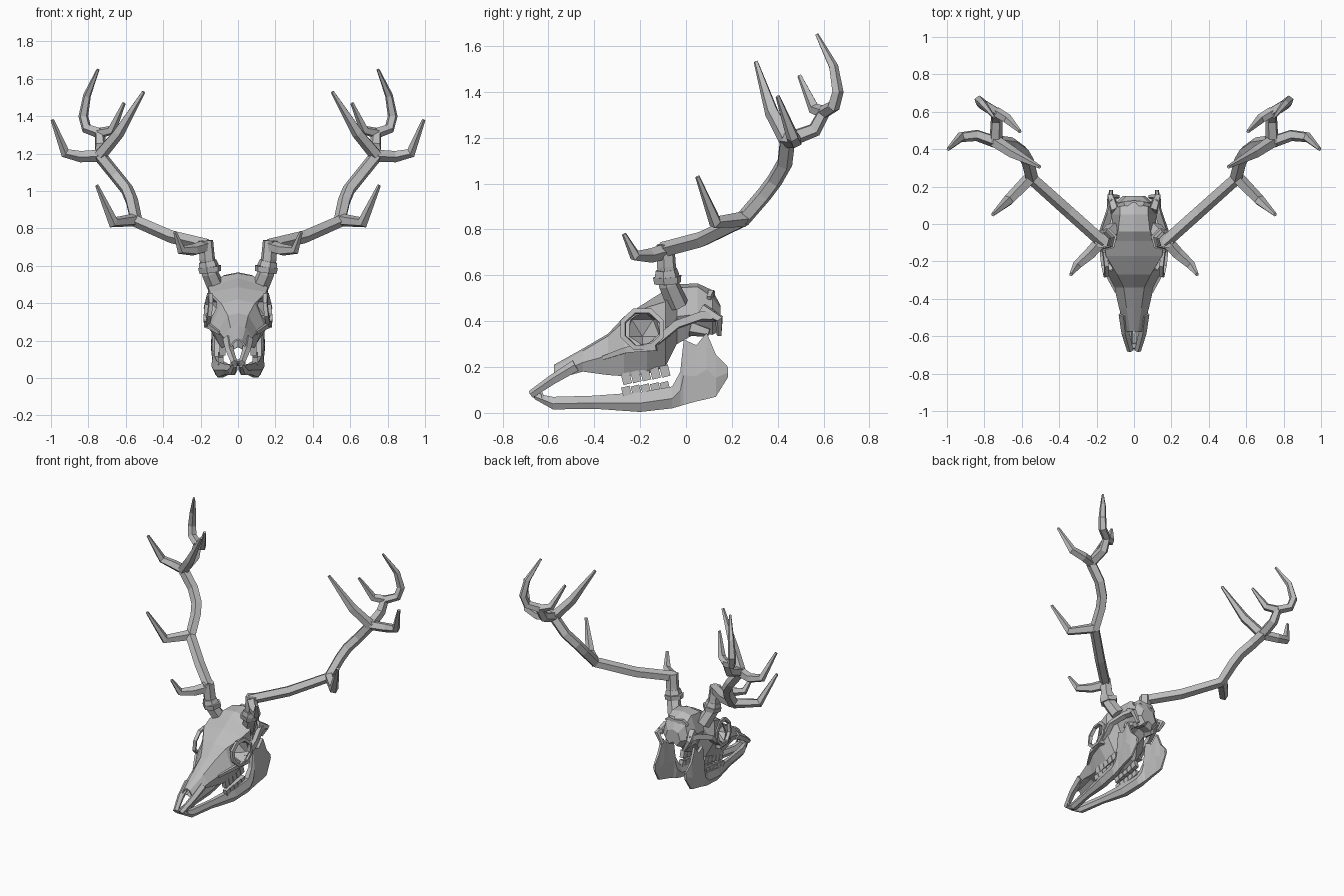
import bpy, bmesh, math
from mathutils import Vector, Matrix

cube = bpy.data.objects.get("Cube")
if cube:
    bpy.data.objects.remove(cube, do_unlink=True)

bone = bpy.data.materials.new("bone_grey")
bone.use_nodes = True
bone.diffuse_color = (0.5, 0.5, 0.5, 1)
bone.node_tree.nodes["Principled BSDF"].inputs["Base Color"].default_value = (0.5, 0.5, 0.5, 1)
bone.node_tree.nodes["Principled BSDF"].inputs["Roughness"].default_value = 0.9


def finish(name, bm, mirror=True):
    """Turn a bmesh into a flat-shaded object, mirrored across x."""
    bmesh.ops.recalc_face_normals(bm, faces=bm.faces[:])
    mesh = bpy.data.meshes.new(name)
    bm.to_mesh(mesh)
    bm.free()
    mesh.materials.append(bone)
    obj = bpy.data.objects.new(name, mesh)
    bpy.context.scene.collection.objects.link(obj)
    if mirror:
        mod = obj.modifiers.new("Mirror", "MIRROR")
        mod.use_mirror_merge = False
    return obj


def loft(bm, rings, closed=False):
    """Skin a row of equal-length rings, capping the ends unless closed."""
    loops = [[bm.verts.new(p) for p in ring] for ring in rings]
    pairs = list(zip(loops, loops[1:]))
    if closed:
        pairs.append((loops[-1], loops[0]))
    else:
        bm.faces.new(loops[0])
        bm.faces.new(loops[-1])
    n = len(loops[0])
    for a, b in pairs:
        for i in range(n):
            j = (i + 1) % n
            bm.faces.new((a[i], a[j], b[j], b[i]))


def tube(bm, path, r0, r1, sides=5, closed=False, power=1):
    """Faceted tube along a path; a higher power keeps it thick for longer."""
    pts = [Vector(p) for p in path]
    n = len(pts)
    total = sum((b - a).length for a, b in zip(pts, pts[1:]))
    rings, done, normal, last = [], 0, None, None
    for i, p in enumerate(pts):
        if closed:
            t = (pts[(i + 1) % n] - pts[i - 1]).normalized()
        else:
            t = Vector()
            if i > 0:
                t += (p - pts[i - 1]).normalized()
            if i < n - 1:
                t += (pts[i + 1] - p).normalized()
            t.normalize()
        if i:
            done += (p - pts[i - 1]).length
            normal = last.rotation_difference(t) @ normal
        else:
            normal = t.orthogonal().normalized()
        last = t
        r = r0 + (r1 - r0) * (done / total) ** power
        side = t.cross(normal)
        angles = [math.tau * k / sides for k in range(sides)]
        rings.append([p + r * (math.cos(a) * normal + math.sin(a) * side) for a in angles])
    loft(bm, rings, closed)


def tube_part(name, path, r0, r1, sides=5, closed=False, power=1):
    bm = bmesh.new()
    tube(bm, path, r0, r1, sides, closed, power)
    return finish(name, bm)


# Cranium and muzzle: y, top z, then (x, z) of brow, cheek and lower edge
sections = [
    (-.575, .21, .022, .2, .045, .165, .035, .145),
    (-.45, .28, .04, .27, .08, .22, .06, .18),
    (-.34, .345, .055, .335, .105, .25, .075, .165),
    (-.27, .42, .09, .4, .14, .28, .09, .16),
    (-.17, .485, .15, .46, .17, .29, .09, .17),
    (-.09, .535, .16, .485, .165, .34, .085, .2),
    (-.04, .56, .085, .545, .115, .42, .06, .3),
    (.05, .565, .075, .55, .12, .43, .06, .35),
    (.115, .535, .075, .505, .1, .41, .05, .34),
    (.15, .47, .04, .455, .06, .4, .03, .36),
]


def skull_ring(y, top, bx, bz, cx, cz, lx, lz):
    half = [(bx, bz), (cx, cz), (lx, lz)]
    ring = [(0, top)] + half + [(0, lz + .02)] + [(-x, z) for x, z in reversed(half)]
    return [Vector((x, y, z)) for x, z in ring]


rings = [skull_ring(*s) for s in sections]
mid = sum(rings[0], Vector()) / len(rings[0])
nostril = [mid + (p - mid) * .75 for p in rings[0]]
cavity = [p + Vector((0, .1, .04)) for p in nostril]
bm = bmesh.new()
loft(bm, [cavity, nostril] + rings)
skull = finish("skull", bm, mirror=False)

# Eye sockets carved out of the skull
bm = bmesh.new()
for s in (1, -1):
    place = Matrix.Translation((s * .18, -.19, .37)) @ Matrix.Diagonal((.13, .088, .082, 1))
    bmesh.ops.create_icosphere(bm, subdivisions=1, radius=1, matrix=place)
cutter = finish("socket_cutter", bm, mirror=False)
cutter.hide_render = True
cut = skull.modifiers.new("Sockets", "BOOLEAN")
cut.operation = "DIFFERENCE"
cut.solver = "EXACT"
cut.object = cutter
bpy.context.view_layer.objects.active = skull
bpy.ops.object.modifier_apply(modifier=cut.name)
bpy.data.objects.remove(cutter, do_unlink=True)

# Socket rim
rim = []
for k in range(8):
    a = math.tau * (k + .5) / 8
    y, z = .09 * math.cos(a), .085 * math.sin(a)
    rim.append((.16 + .12 * y - .1 * z, y - .19, .365 + z))
tube_part("socket_rim", rim, .015, .015, 4, closed=True)

# Small skull bones
tube_part("upper_jaw_side", [(.055, -.48, .205), (.045, -.58, .145), (.02, -.675, .08)], .028, .018)
tube_part("upper_jaw_tip", [(0, -.655, .08), (.028, -.65, .085)], .02, .016)
tube_part("cheek_ridge", [(.095, -.36, .24), (.145, -.26, .275), (.165, -.13, .29)], .012, .025, 4)
tube_part("cheek_arch", [(.155, -.13, .31), (.165, -.04, .385), (.13, .06, .42), (.11, .13, .42)], .022, .025, 4)
tube_part("rear_process", [(.1, .07, .45), (.125, .145, .41), (.085, .145, .34)], .03, .012)
tube_part("rear_crest", [(0, .11, .515), (.05, .11, .525), (.085, .1, .5)], .022, .012, 4)
tube_part("ear_bone", [(.07, .02, .37), (.075, .1, .35)], .035, .02)

# Lower jaw: y, centre x, half thickness, bottom z, top z
jaw = [
    (-.66, .016, .014, .06, .085),
    (-.58, .03, .026, .015, .07),
    (-.4, .062, .022, .018, .075),
    (-.2, .095, .035, .004, .09),
    (-.06, .108, .034, .02, .115),
    (-.025, .113, .026, .03, .18),
    (-.01, .117, .022, .035, .32),
    (.045, .122, .02, .05, .295),
    (.09, .126, .018, .06, .35),
    (.13, .128, .016, .07, .255),
    (.183, .122, .01, .155, .2),
]
bm = bmesh.new()
jaw_rings = []
for y, x, t, low, top in jaw:
    belly = low + (top - low) * .45
    jaw_rings.append([(x - t * .5, y, low), (x + t * .4, y, low), (x + t, y, belly),
                      (x + t * .5, y, top), (x - t * .5, y, top), (x - t, y, belly)])
loft(bm, jaw_rings)
finish("lower_jaw", bm)

# Cheek teeth, upper and lower rows
bm = bmesh.new()
for i in range(5):
    y = -.26 + .042 * i
    for x, z, h in ((.083, .15 + .008 * i, .05), (.093, .095 + .005 * i, .04)):
        place = Matrix.Translation((x, y, z)) @ Matrix.Rotation(.25, 4, "X")
        bmesh.ops.create_cube(bm, size=1, matrix=place @ Matrix.Diagonal((.03, .038, h, 1)))
finish("cheek_teeth", bm)

# Front teeth
bm = bmesh.new()
for i in range(3):
    x, y = .01 + .013 * i, -.645 + .012 * i
    tube(bm, [(x, y, .06), (x, y - .012, .098)], .009, .005, 4)
finish("front_teeth", bm)

# Antler base and its flared ring
tube_part("antler_base", [(.11, -.035, .47), (.15, -.075, .56), (.165, -.085, .64), (.172, -.09, .735)], .048, .04, 6)
bm = bmesh.new()
tube(bm, [(.148, -.08, .565), (.152, -.082, .595)], .06, .064, 6)
tube(bm, [(.156, -.083, .595), (.162, -.086, .625)], .056, .048, 6)
finish("antler_burr", bm)

# Antler beam and tines: path, root radius, tip radius
crown = (.74, .44, 1.19)
fork = (.74, .6, 1.31)
antler = {
    "main_beam": ([(.16, -.1, .71), (.35, .07, .755), (.545, .245, .84), (.57, .34, .95),
                   (.595, .385, 1.01), (.655, .428, 1.085), crown], .036, .036),
    "upper_beam": ([crown, (.735, .56, 1.235), fork], .036, .028),
    "brow_tine": ([(.17, -.09, .705), (.235, -.16, .685), (.305, -.222, .685), (.337, -.27, .78)], .036, .01),
    "middle_tine": ([(.55, .25, .845), (.668, .128, .832), (.755, .05, 1.03)], .036, .01),
    "front_tine": ([crown, (.64, .375, 1.31), (.505, .305, 1.53)], .036, .01),
    "outer_tine": ([crown, (.84, .475, 1.185), (.925, .465, 1.205), (.993, .4, 1.38)], .034, .01),
    "inner_tine": ([fork, (.675, .56, 1.325), (.61, .495, 1.47)], .029, .01),
    "top_tine": ([fork, (.81, .642, 1.335), (.827, .66, 1.4), (.807, .642, 1.51), (.748, .57, 1.65)], .03, .008),
}
for name, (path, r0, r1) in antler.items():
    tube_part(name, path, r0, r1, power=2)
